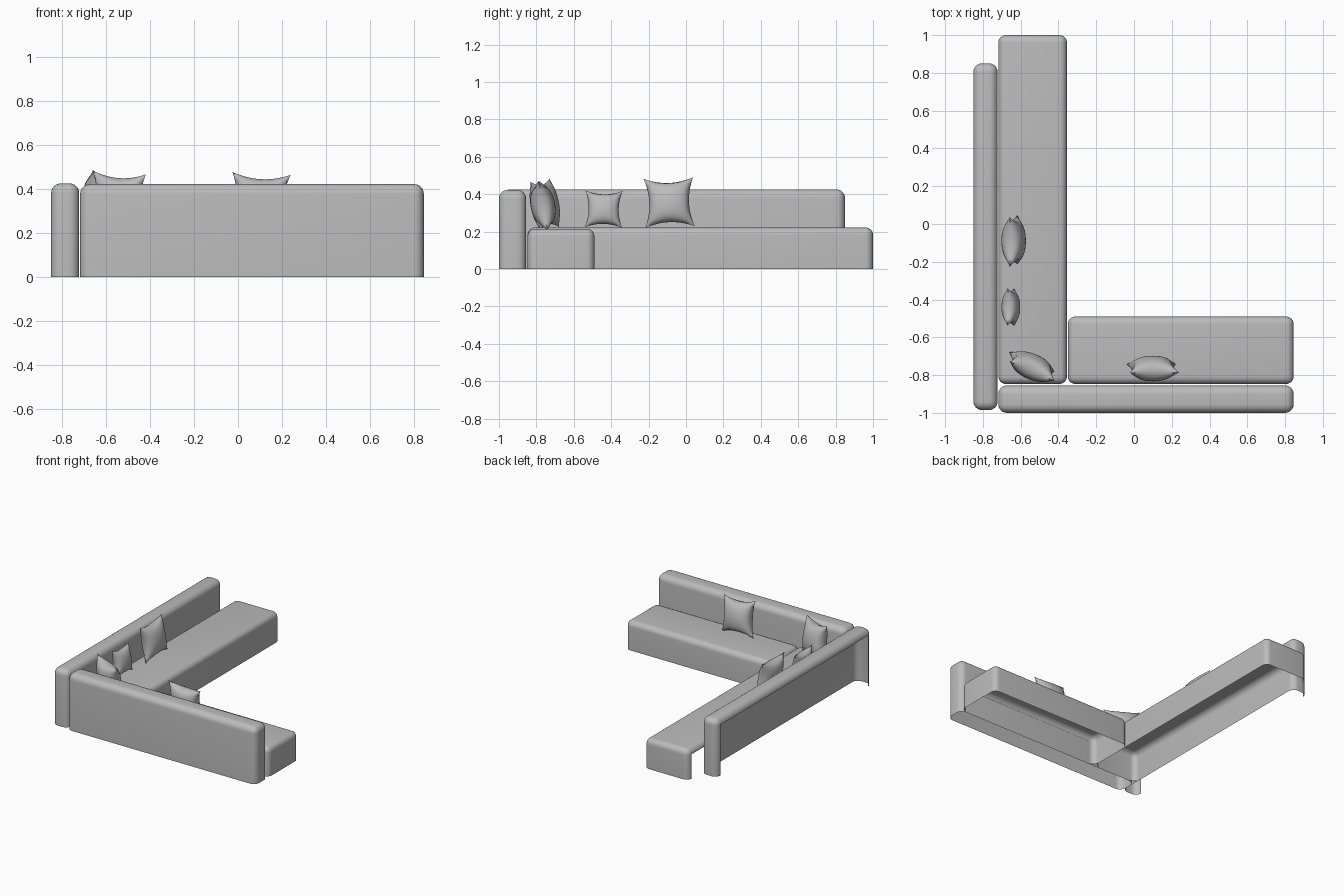
import bpy, bmesh, math
from mathutils import Vector, Matrix

cube = bpy.data.objects.get("Cube")
if cube:
    bpy.data.objects.remove(cube, do_unlink=True)

fabric = bpy.data.materials.new("grey_fabric")
fabric.use_nodes = True
GREY = (0.5, 0.5, 0.5, 1)
fabric.diffuse_color = GREY
fabric.node_tree.nodes["Principled BSDF"].inputs["Base Color"].default_value = GREY


def finish(bm, name, angle):
    mesh = bpy.data.meshes.new(name)
    bm.to_mesh(mesh)
    bm.free()
    mesh.materials.append(fabric)
    obj = bpy.data.objects.new(name, mesh)
    bpy.context.collection.objects.link(obj)
    bpy.ops.object.select_all(action='DESELECT')
    obj.select_set(True)
    bpy.context.view_layer.objects.active = obj
    bpy.ops.object.shade_smooth_by_angle(angle=math.radians(angle))
    return obj


def cover(name, low, high, radius, open_side=None):
    """Upholstered shell with rounded edges, open below and on one hidden side."""
    low, high = Vector(low), Vector(high)
    bm = bmesh.new()
    bmesh.ops.create_cube(bm, size=1)
    for v in bm.verts:
        v.co = Vector(high[i] if v.co[i] > 0 else low[i] for i in range(3))
    edges = [e for e in bm.edges if max(v.co.z for v in e.verts) > 0.01]
    bmesh.ops.bevel(bm, geom=edges, offset=radius, segments=6, profile=0.5,
                    affect='EDGES', clamp_overlap=True)
    bm.normal_update()
    gone = [Vector((0, 0, -1))]
    if open_side:
        gone.append(Vector(open_side))
    faces = [f for f in bm.faces if any(f.normal.dot(d) > 0.999 for d in gone)]
    bmesh.ops.delete(bm, geom=faces, context='FACES')
    return finish(bm, name, 35)


def pillow(name, centre, size, thick, yaw, lean, roll=0):
    """Square cushion with drawn-in edges and pointed corners, facing yaw."""
    n = 20
    bm = bmesh.new()
    bmesh.ops.create_grid(bm, x_segments=n, y_segments=n, size=1)
    back = bmesh.ops.duplicate(bm, geom=bm.faces[:])["geom"]
    back_verts = {g for g in back if isinstance(g, bmesh.types.BMVert)}
    bmesh.ops.reverse_faces(bm, faces=[g for g in back if isinstance(g, bmesh.types.BMFace)])
    for v in bm.verts:
        a, b = v.co.x, v.co.y
        puff = max(0, (1 - a * a) * (1 - b * b)) ** 0.55
        side = -1 if v in back_verts else 1
        # Local x is the width, z the height, y the thickness
        v.co = Vector((a * (1 - 0.2 * (1 - b * b) * a * a) * size / 2,
                       side * puff * thick / 2,
                       b * (1 - 0.2 * (1 - a * a) * b * b) * size / 2))
    bmesh.ops.remove_doubles(bm, verts=bm.verts[:], dist=0.0005)
    bmesh.ops.recalc_face_normals(bm, faces=bm.faces[:])
    turn = (Matrix.Rotation(math.radians(yaw), 4, 'Z')
            @ Matrix.Rotation(math.radians(lean), 4, 'X')
            @ Matrix.Rotation(math.radians(roll), 4, 'Y'))
    bm.transform(Matrix.Translation(centre) @ turn)
    return finish(bm, name, 60)


# Backrests
cover("side_backrest", (-0.85, -0.985, 0), (-0.722, 0.85, 0.425), 0.045, (-1, 0, 0))
cover("front_backrest", (-0.718, -1, 0), (0.845, -0.855, 0.422), 0.045)

# Seats, open where they meet the backrests
cover("long_seat", (-0.718, -0.847, 0), (-0.355, 1, 0.222), 0.04, (-1, 0, 0))
cover("short_seat", (-0.35, -0.847, 0), (0.845, -0.49, 0.215), 0.04, (0, -1, 0))

# Loose pillows
pillow("large_side_pillow", (-0.637, -0.09, 0.355), 0.265, 0.125, -90, 9, 2)
pillow("small_side_pillow", (-0.652, -0.44, 0.32), 0.2, 0.095, -90, 10, -1)
pillow("corner_pillow", (-0.54, -0.755, 0.345), 0.265, 0.13, -24, 10, 4)
pillow("short_seat_pillow", (0.1, -0.765, 0.34), 0.265, 0.13, 0, 10, 3)
